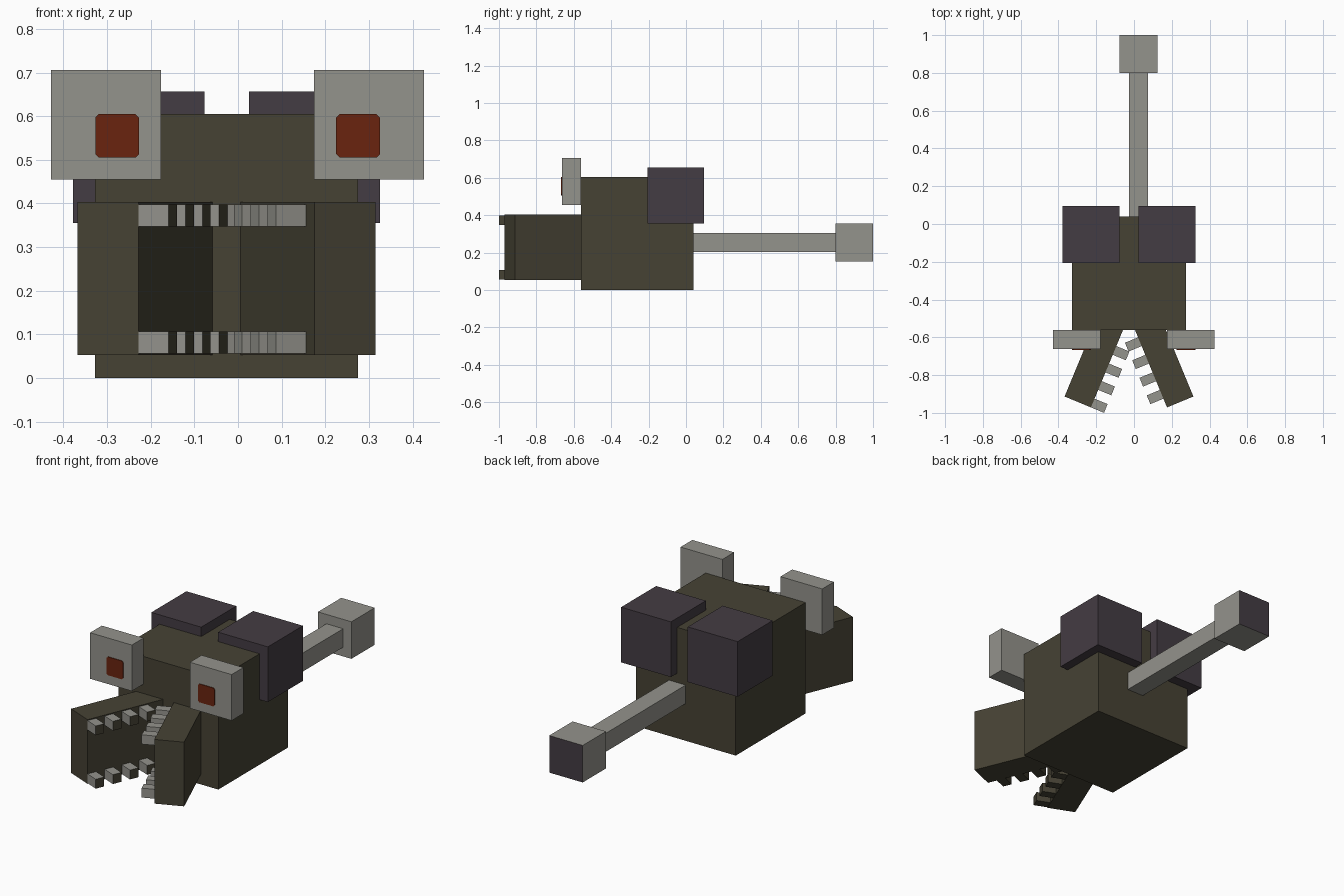
import bpy, bmesh, math
from mathutils import Matrix, Vector

if "Cube" in bpy.data.objects:
    bpy.data.objects.remove(bpy.data.objects["Cube"], do_unlink=True)


def material(name, rgb):
    """Flat material from an sRGB colour given as 0-255."""
    lin = [((c / 255 + 0.055) / 1.055) ** 2.4 for c in rgb] + [1.0]
    m = bpy.data.materials.new(name)
    m.use_nodes = True
    m.diffuse_color = lin
    bsdf = m.node_tree.nodes["Principled BSDF"]
    bsdf.inputs["Base Color"].default_value = lin
    bsdf.inputs["Roughness"].default_value = 0.9
    return m


BROWN = material("dark olive brown", (70, 66, 52))
GREY = material("bone grey", (148, 147, 140))
PURPLE = material("dusky purple", (68, 60, 67))
RED = material("rust red", (106, 36, 15))


def box(name, lo, hi, mats, rule=None, matrix=None):
    """Box between two corners; rule(normal) picks the material slot."""
    bm = bmesh.new()
    bmesh.ops.create_cube(bm, size=1)
    lo, hi = Vector(lo), Vector(hi)
    for v in bm.verts:
        v.co = Vector([(lo[i] + hi[i]) / 2 + v.co[i] * (hi[i] - lo[i]) for i in range(3)])
    bm.normal_update()
    if rule:
        for f in bm.faces:
            f.material_index = rule(f.normal)
    if matrix:
        bm.transform(matrix)
    me = bpy.data.meshes.new(name)
    bm.to_mesh(me)
    bm.free()
    for m in mats:
        me.materials.append(m)
    ob = bpy.data.objects.new(name, me)
    bpy.context.collection.objects.link(ob)
    return ob


def pupil(name, cx, cz, y, r=0.05, cut=0.008):
    """Thin square plate with clipped corners on the front of an eye."""
    bm = bmesh.new()
    a, b = r, r - cut
    ring = [(-b, -a), (b, -a), (a, -b), (a, b), (b, a), (-b, a), (-a, b), (-a, -b)]
    face = bm.faces.new([bm.verts.new((cx + px, y, cz + pz)) for px, pz in ring])
    ext = bmesh.ops.extrude_face_region(bm, geom=[face])
    for v in [g for g in ext["geom"] if isinstance(g, bmesh.types.BMVert)]:
        v.co.y -= 0.004
    bmesh.ops.recalc_face_normals(bm, faces=bm.faces)
    me = bpy.data.meshes.new(name)
    bm.to_mesh(me)
    bm.free()
    me.materials.append(RED)
    bpy.context.collection.objects.link(bpy.data.objects.new(name, me))


# Body and the two blocks on its upper back
box("body", (-0.328, -0.562, 0), (0.275, 0.04, 0.605), [BROWN])
box("left_back_block", (0.025, -0.207, 0.355), (0.325, 0.095, 0.656), [PURPLE])
box("right_back_block", (-0.378, -0.207, 0.355), (-0.077, 0.095, 0.656), [PURPLE])

# Tail with a cube tip, purple on its rear face
box("tail", (-0.026, 0.03, 0.203), (0.075, 0.80, 0.304), [GREY])
box("tail_tip", (-0.077, 0.799, 0.153), (0.125, 1.0, 0.355), [GREY, PURPLE],
    lambda n: int(n.y > 0.5))

# Eyes and pupils
for side, cx in (("left", 0.3), ("right", -0.3025)):
    box(side + "_eye", (cx - 0.126, -0.663, 0.455), (cx + 0.126, -0.562, 0.706), [GREY])
    pupil(side + "_pupil", cx + (0.0255 if cx < 0 else -0.025) * 1.0, 0.555, -0.663)

# Jaws splay outward; each local frame starts at the inner front corner
for side, s, cx, first in (("left", 1, 0.175, 0.05), ("right", -1, -0.228, 0.0)):
    frame = Matrix.Translation((cx, -0.971, 0)) @ Matrix.Rotation(s * math.radians(22.5), 4, "Z")
    xs = sorted((0, s * 0.151))
    box(side + "_jaw", (xs[0], 0, 0.053), (xs[1], 0.5, 0.403), [BROWN], matrix=frame)
    # Teeth alternate between the jaws, in an upper and a lower row
    for row, z in (("lower", 0.056), ("upper", 0.347)):
        for i in range(4):
            y = first + 0.1005 * i
            tx = sorted((0, -s * 0.075))
            box(f"{side}_{row}_tooth_{i + 1}", (tx[0], y, z), (tx[1], y + 0.05, z + 0.051),
                [GREY, BROWN], lambda n: int(n.x + n.y - n.z > 0.5), frame)
